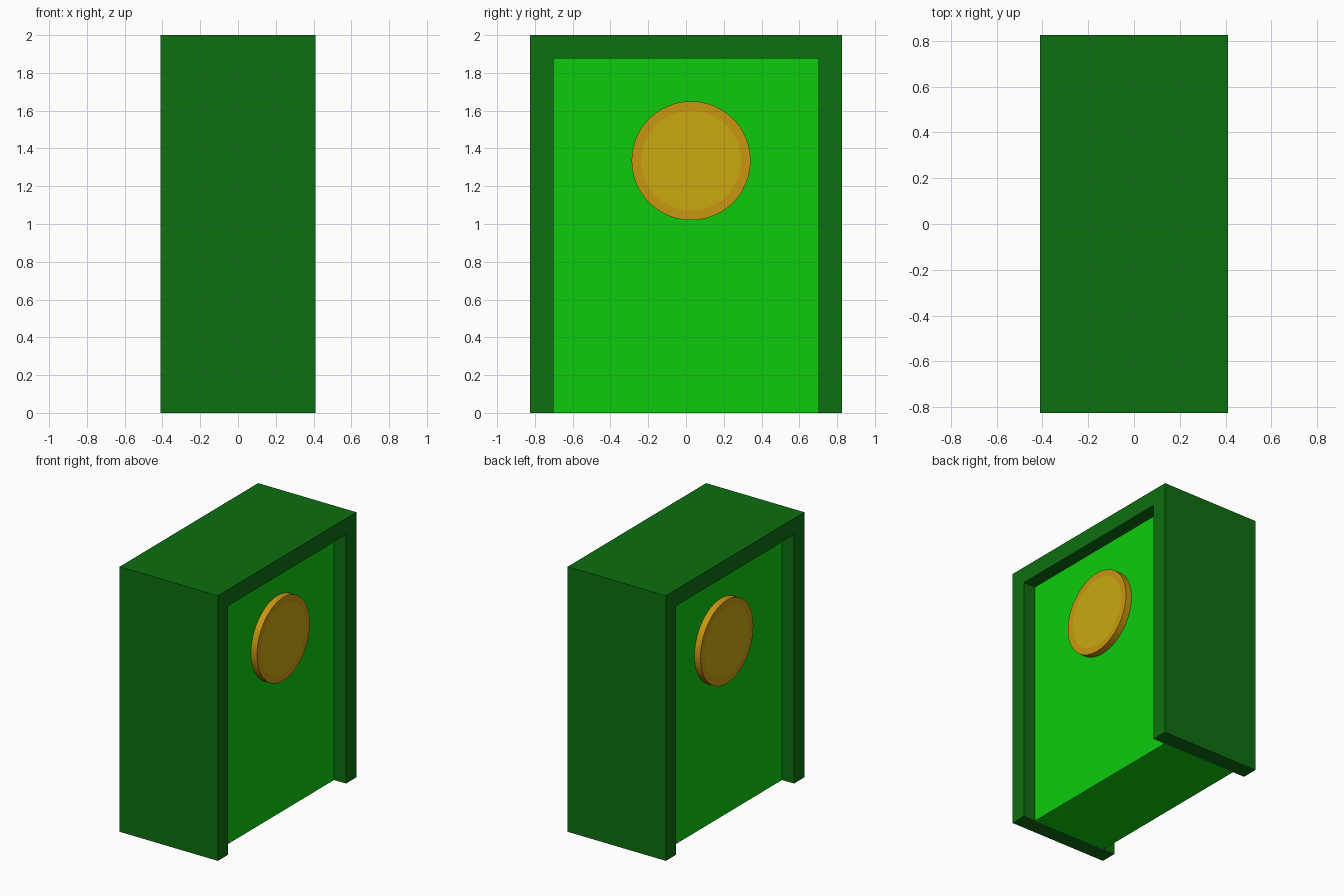
import bpy, bmesh, math
from mathutils import Matrix

if "Cube" in bpy.data.objects:
    bpy.data.objects.remove(bpy.data.objects["Cube"])


def material(name, rgb):
    m = bpy.data.materials.new(name)
    m.diffuse_color = (*rgb, 1)
    m.use_nodes = True
    m.node_tree.nodes["Principled BSDF"].inputs["Base Color"].default_value = m.diffuse_color
    return m


DARK = material("dark green", (0.0044, 0.156, 0.005))
BRIGHT = material("bright green", (0.004, 0.597, 0.004))
ORANGE = material("orange", (0.578, 0.305, 0.005))
YELLOW = material("mustard yellow", (0.578, 0.402, 0.005))


def finish(bm, name, *mats):
    bmesh.ops.recalc_face_normals(bm, faces=bm.faces)
    mesh = bpy.data.meshes.new(name)
    bm.to_mesh(mesh)
    bm.free()
    for m in mats:
        mesh.materials.append(m)
    obj = bpy.data.objects.new(name, mesh)
    bpy.context.collection.objects.link(obj)
    return obj


def extruded(name, profile, half_width, mat):
    """Extrude a closed (y, z) profile symmetrically along x."""
    bm = bmesh.new()
    face = bm.faces.new([bm.verts.new((-half_width, y, z)) for y, z in profile])
    ext = bmesh.ops.extrude_face_region(bm, geom=[face], use_keep_orig=True)
    verts = [g for g in ext["geom"] if isinstance(g, bmesh.types.BMVert)]
    bmesh.ops.translate(bm, verts=verts, vec=(2 * half_width, 0, 0))
    return finish(bm, name, mat)


def knob_disc(name, side):
    """Round disc on one panel face, with a yellow centre inset in its outer face."""
    bm = bmesh.new()
    bmesh.ops.create_cone(bm, cap_ends=True, segments=48, radius1=0.315,
                          radius2=0.315, depth=0.05)
    top = max(bm.faces, key=lambda f: f.calc_center_median().z)
    bmesh.ops.inset_region(bm, faces=[top], thickness=0.05, use_even_offset=True)
    top.material_index = 1
    place = (Matrix.Translation((side * 0.335, 0.027, 1.335))
             @ Matrix.Rotation(side * math.pi / 2, 4, 'Y'))
    bmesh.ops.transform(bm, matrix=place, verts=bm.verts)
    return finish(bm, name, ORANGE, YELLOW)


# Surround: two sides and a top
Y, Z, T = 0.825, 2.0, 0.123
extruded("outer_frame", [(-Y, 0), (-Y, Z), (Y, Z), (Y, 0), (Y - T, 0),
                         (Y - T, Z - T), (T - Y, Z - T), (T - Y, 0)], 0.41, DARK)

# Recessed core panel, filling the frame
P = Y - T
extruded("inner_panel", [(-P, 0), (-P, Z - T), (P, Z - T), (P, 0)], 0.31, BRIGHT)

# One disc on each face
knob_disc("right_disc", 1)
knob_disc("left_disc", -1)
